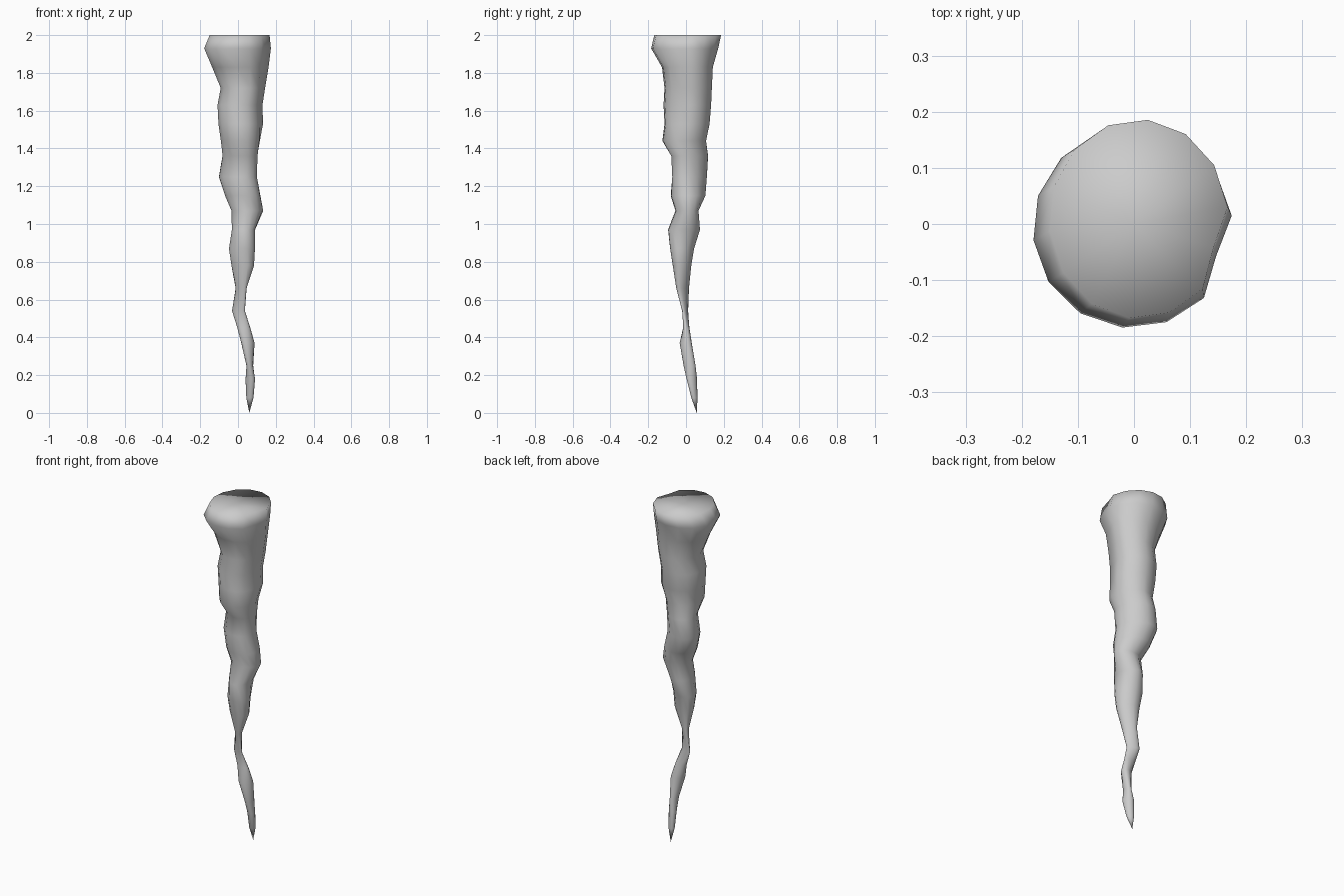
import bpy, bmesh, math

SIDES = 14
# Cross-sections from top to bottom: z, x min, x max, y min, y max, diagonal skew
rings = [
    (2.00, -.148, .165, -.165, .183, 0),
    (1.93, -.177, .172, -.182, .168, 0),
    (1.83, -.135, .160, -.125, .140, 0),
    (1.72, -.090, .142, -.112, .135, 0),
    (1.63, -.107, .128, -.117, .131, 0),
    (1.53, -.102, .131, -.112, .123, 0),
    (1.44, -.090, .115, -.124, .105, -.07),
    (1.36, -.082, .103, -.078, .117, -.27),
    (1.25, -.101, .100, -.073, .111, -.25),
    (1.15, -.068, .118, -.080, .102, -.1),
    (1.07, -.033, .132, -.055, .065, .1),
    (0.97, -.032, .090, -.094, .073, -.08),
    (0.87, -.048, .090, -.084, .043, -.2),
    (0.78, -.035, .085, -.070, .028, -.2),
    (0.66, -.012, .045, -.051, .015, -.6),
    (0.54, -.031, .036, -.020, .011, -.75),
    (0.45, -.003, .065, -.015, .018, 0),
    (0.37, .018, .087, -.033, .030, .35),
    (0.25, .045, .080, -.012, .050, .2),
    (0.18, .040, .090, .003, .058, -.35),
    (0.08, .044, .082, .028, .061, -.2),
]

bm = bmesh.new()
loops = []
for z, x0, x1, y0, y1, skew in rings:
    cx, cy, a, b = (x0 + x1) / 2, (y0 + y1) / 2, (x1 - x0) / 2, (y1 - y0) / 2
    phase = math.asin(skew)
    loop = []
    for i in range(SIDES):
        t = math.radians(7) + math.tau * i / SIDES
        # Shallow groove running down the upper shaft
        k = .9 if i == SIDES - 1 and z > 1.5 else 1.02
        # Skewed ellipse: shearing the phase tilts its long axis
        loop.append(bm.verts.new((cx + k * a * math.cos(t - phase / 2),
                                  cy + k * b * math.sin(t + phase / 2), z)))
    loops.append(loop)

# Side walls
for upper, lower in zip(loops, loops[1:]):
    for i in range(SIDES):
        j = (i + 1) % SIDES
        bm.faces.new((upper[i], lower[i], lower[j], upper[j]))

# Broken top and pointed tip
top = bm.verts.new((0, 0, 1.99))
tip = bm.verts.new((.06, .057, 0))
for i in range(SIDES):
    j = (i + 1) % SIDES
    bm.faces.new((top, loops[0][i], loops[0][j]))
    bm.faces.new((tip, loops[-1][j], loops[-1][i]))

bmesh.ops.recalc_face_normals(bm, faces=bm.faces)
for f in bm.faces:
    f.smooth = True
mesh = bpy.data.meshes.new("stalactite")
bm.to_mesh(mesh)
bm.free()
obj = bpy.data.objects.new("stalactite", mesh)
bpy.context.collection.objects.link(obj)
